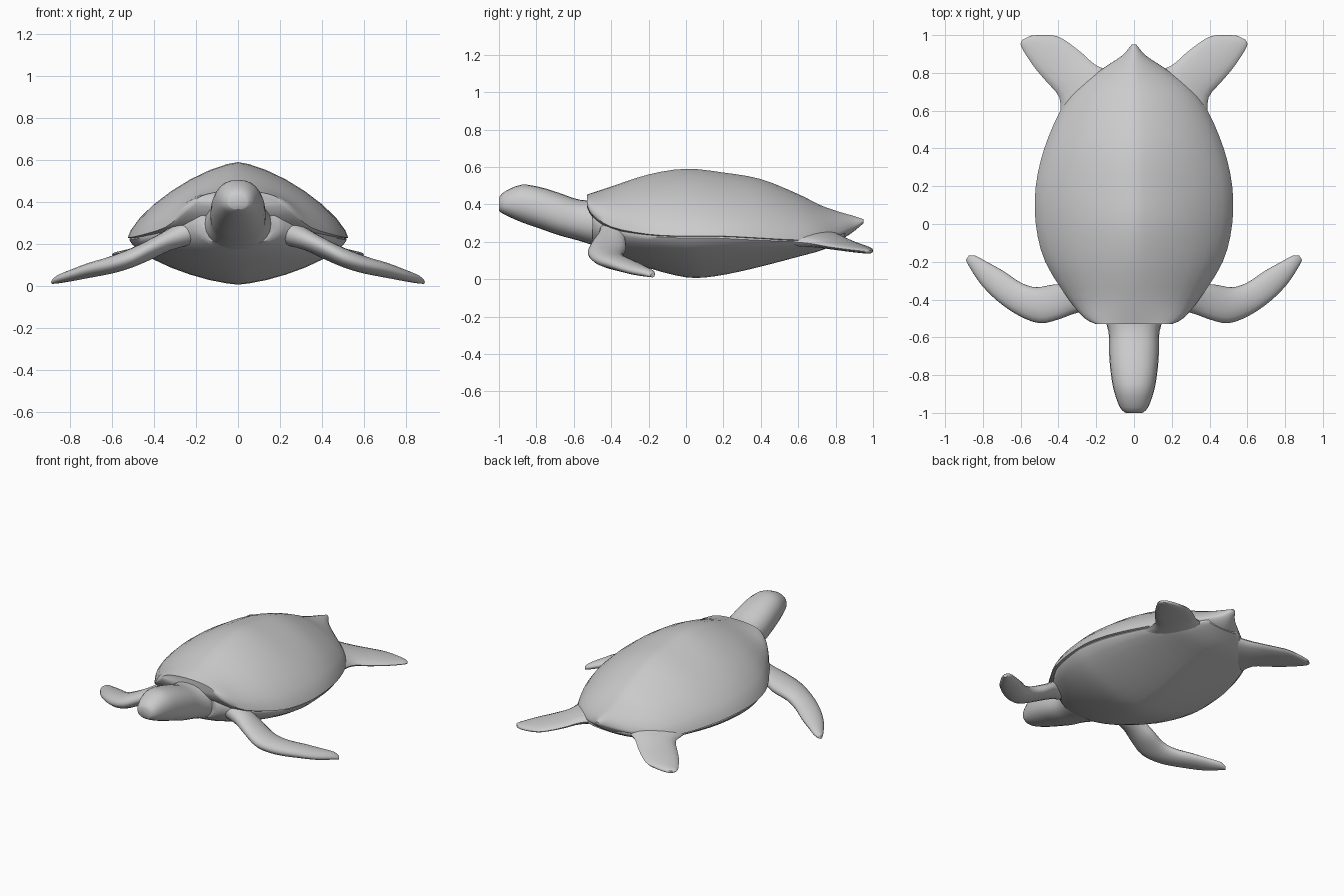
import bpy, bmesh, math
from mathutils import Vector


def smooth_rows(rows, steps):
    """Catmull-Rom interpolation between rows of section values."""
    out = []
    for i in range(len(rows) - 1):
        a, b, c, d = (rows[min(max(k, 0), len(rows) - 1)] for k in range(i - 1, i + 3))
        for s in range(steps):
            t = s / steps
            out.append([0.5 * (2 * q + (r - p) * t + (2 * p - 5 * q + 4 * r - u) * t * t
                               + (3 * q - p - 3 * r + u) * t ** 3)
                        for p, q, r, u in zip(a, b, c, d)])
    return out + [list(rows[-1])]


def power(v, e):
    return math.copysign(abs(v) ** e, v)


def loft(name, rings, mirror=False, angle=50):
    """Skin a list of point rings into a closed, smooth shaded object."""
    bm = bmesh.new()
    loops = [[bm.verts.new(p) for p in ring] for ring in rings]
    n = len(loops[0])
    for a, b in zip(loops, loops[1:]):
        for i in range(n):
            j = (i + 1) % n
            bm.faces.new((a[i], a[j], b[j], b[i]))
    bm.faces.new(loops[0])
    bm.faces.new(loops[-1])
    bmesh.ops.recalc_face_normals(bm, faces=bm.faces)
    mesh = bpy.data.meshes.new(name)
    bm.to_mesh(mesh)
    bm.free()
    obj = bpy.data.objects.new(name, mesh)
    bpy.context.collection.objects.link(obj)
    bpy.ops.object.select_all(action='DESELECT')
    obj.select_set(True)
    bpy.context.view_layer.objects.active = obj
    bpy.ops.object.shade_smooth_by_angle(angle=math.radians(angle))
    if mirror:
        obj.modifiers.new("Mirror", 'MIRROR').use_mirror_merge = False
    return obj


def body_part(name, rows, segs=32):
    """Rows: y, half width, widest z, top z, bottom z, roundness."""
    rings = []
    for y, w, zr, zt, zb, n in smooth_rows(rows, 3):
        ring = []
        for k in range(segs):
            a = 2 * math.pi * k / segs
            c, s = power(math.cos(a), 2 / n), power(math.sin(a), 2 / n)
            ring.append((w * c, y, zr + s * ((zt - zr) if s > 0 else (zr - zb))))
        rings.append(ring)
    return loft(name, rings)


def flipper(name, rows, segs=16):
    """Rows: leading edge xyz, trailing edge xyz, half thickness."""
    rings = []
    for r in smooth_rows(rows, 3):
        lead, trail, t = Vector(r[0:3]), Vector(r[3:6]), r[6]
        mid, half = (lead + trail) / 2, (lead - trail) / 2
        side = half.normalized()
        up = (Vector((0, 0, 1)) - side * side.z).normalized()
        rings.append([mid + half * math.cos(2 * math.pi * k / segs)
                      + up * t * math.sin(2 * math.pi * k / segs) for k in range(segs)])
    return loft(name, rings, mirror=True)


# Domed upper shell with front lip and pointed rear end
body_part("upper_shell", [
    (-0.53, 0.20, 0.40, 0.452, 0.385, 2.2),
    (-0.50, 0.26, 0.35, 0.462, 0.33, 2.0),
    (-0.40, 0.345, 0.28, 0.495, 0.25, 1.7),
    (-0.20, 0.47, 0.24, 0.56, 0.21, 1.5),
    (0.00, 0.52, 0.23, 0.59, 0.20, 1.42),
    (0.20, 0.52, 0.23, 0.57, 0.20, 1.42),
    (0.40, 0.475, 0.22, 0.535, 0.19, 1.45),
    (0.60, 0.39, 0.21, 0.455, 0.18, 1.5),
    (0.72, 0.30, 0.22, 0.395, 0.19, 1.5),
    (0.82, 0.17, 0.24, 0.36, 0.21, 1.5),
    (0.89, 0.065, 0.275, 0.34, 0.25, 1.7),
    (0.95, 0.012, 0.31, 0.32, 0.30, 2.0),
])

# Rounded belly and shoulders
body_part("belly", [
    (-0.50, 0.19, 0.30, 0.38, 0.19, 2.2),
    (-0.40, 0.31, 0.26, 0.42, 0.135, 1.8),
    (-0.20, 0.455, 0.23, 0.45, 0.06, 1.5),
    (0.00, 0.51, 0.22, 0.45, 0.01, 1.45),
    (0.15, 0.515, 0.22, 0.45, 0.015, 1.45),
    (0.35, 0.48, 0.21, 0.42, 0.055, 1.45),
    (0.60, 0.38, 0.20, 0.34, 0.12, 1.5),
    (0.74, 0.27, 0.20, 0.29, 0.16, 1.6),
    (0.85, 0.12, 0.24, 0.27, 0.22, 2.0),
])

# Head and neck
body_part("head", [
    (-1.00, 0.045, 0.40, 0.435, 0.365, 2.2),
    (-0.97, 0.075, 0.40, 0.468, 0.345, 2.2),
    (-0.88, 0.107, 0.40, 0.505, 0.305, 2.2),
    (-0.78, 0.124, 0.375, 0.492, 0.27, 2.3),
    (-0.68, 0.132, 0.34, 0.462, 0.235, 2.3),
    (-0.57, 0.135, 0.31, 0.425, 0.205, 2.3),
    (-0.46, 0.17, 0.29, 0.42, 0.17, 2.2),
    (-0.35, 0.19, 0.28, 0.40, 0.15, 2.2),
], segs=24)

# Long swept front flippers
flipper("front_flippers", [
    (0.20, -0.46, 0.28, 0.26, -0.32, 0.25, 0.07),
    (0.30, -0.47, 0.235, 0.34, -0.325, 0.215, 0.055),
    (0.40, -0.505, 0.19, 0.42, -0.32, 0.165, 0.05),
    (0.50, -0.525, 0.14, 0.52, -0.335, 0.125, 0.047),
    (0.61, -0.485, 0.105, 0.60, -0.31, 0.095, 0.042),
    (0.72, -0.41, 0.08, 0.69, -0.25, 0.07, 0.036),
    (0.81, -0.32, 0.05, 0.78, -0.20, 0.05, 0.028),
    (0.87, -0.23, 0.03, 0.84, -0.168, 0.035, 0.02),
    (0.89, -0.19, 0.018, 0.875, -0.168, 0.022, 0.01),
])

# Short paddle-shaped rear flippers
flipper("rear_flippers", [
    (0.39, 0.57, 0.20, 0.10, 0.80, 0.24, 0.045),
    (0.395, 0.67, 0.19, 0.20, 0.84, 0.22, 0.035),
    (0.46, 0.75, 0.175, 0.27, 0.90, 0.195, 0.026),
    (0.52, 0.82, 0.165, 0.34, 0.955, 0.175, 0.022),
    (0.575, 0.90, 0.155, 0.41, 0.995, 0.16, 0.018),
    (0.60, 0.95, 0.15, 0.50, 1.00, 0.15, 0.014),
    (0.59, 0.975, 0.147, 0.55, 0.996, 0.147, 0.008),
])
